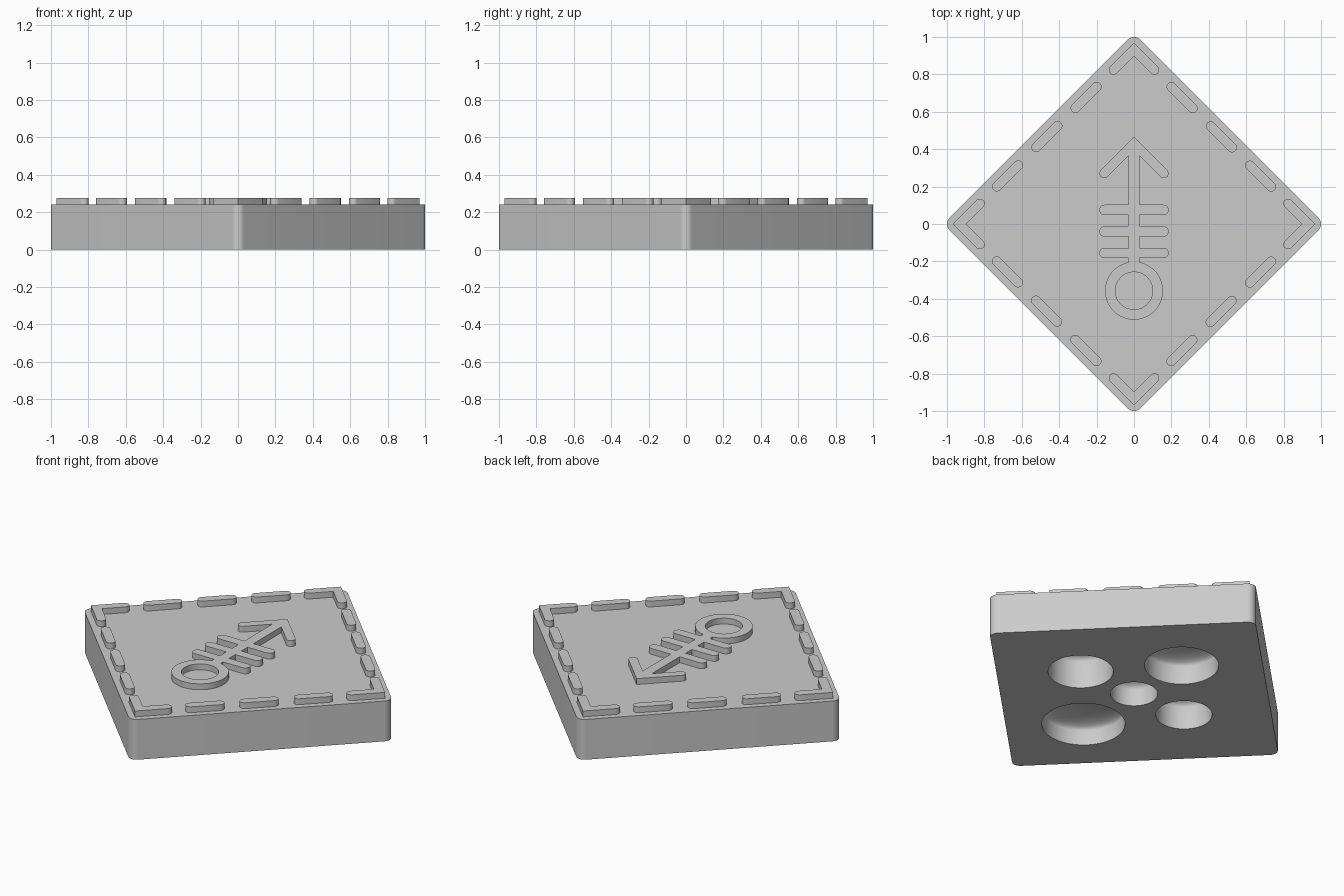
import bpy, bmesh
from math import sin, cos, pi, radians, atan2
from mathutils import Vector

cube = bpy.data.objects.get("Cube")
if cube:
    bpy.data.objects.remove(cube, do_unlink=True)

PLATE_TOP = 0.24
RELIEF_TOP = 0.275
RELIEF_BASE = 0.235
STROKE = 0.026

grey = bpy.data.materials.new("plain grey")
grey.use_nodes = True
grey.diffuse_color = (0.6, 0.6, 0.6, 1)
grey.node_tree.nodes["Principled BSDF"].inputs["Base Color"].default_value = (0.6, 0.6, 0.6, 1)


def finish(name, bm):
    bmesh.ops.recalc_face_normals(bm, faces=bm.faces)
    mesh = bpy.data.meshes.new(name)
    bm.to_mesh(mesh)
    bm.free()
    mesh.materials.append(grey)
    obj = bpy.data.objects.new(name, mesh)
    bpy.context.collection.objects.link(obj)
    return obj


def arc(center, r, start, sweep, steps):
    return [Vector((center[0] + r * cos(start + sweep * i / steps),
                    center[1] + r * sin(start + sweep * i / steps)))
            for i in range(steps + 1)]


def prism(name, outline, z0, z1):
    bm = bmesh.new()
    face = bm.faces.new([bm.verts.new((p.x, p.y, z0)) for p in outline])
    up = bmesh.ops.extrude_face_region(bm, geom=[face])["geom"]
    bmesh.ops.translate(bm, vec=(0, 0, z1 - z0),
                        verts=[v for v in up if isinstance(v, bmesh.types.BMVert)])
    return finish(name, bm)


def lathe(name, profile, center, steps=64, closed=False):
    """Spin (radius, z) points about a vertical axis."""
    bm = bmesh.new()
    verts = [bm.verts.new((r, 0, z)) for r, z in profile]
    ring = verts + verts[:1] if closed else verts
    edges = [bm.edges.new(pair) for pair in zip(ring, ring[1:])]
    bmesh.ops.spin(bm, geom=verts + edges, cent=(0, 0, 0), axis=(0, 0, 1),
                   angle=2 * pi, steps=steps)
    bmesh.ops.remove_doubles(bm, verts=bm.verts, dist=0.0001)
    bmesh.ops.translate(bm, vec=(*center, 0), verts=bm.verts)
    return finish(name, bm)


def stroke(name, points, r=STROKE):
    """Raised band along a path, with round ends and mitred bends."""
    pts = [Vector(p) for p in points]

    def side(path):
        first = (path[1] - path[0]).normalized()
        a = atan2(first.y, first.x)
        out = arc(path[0], r, a - pi / 2, -pi, 10)[::1]
        for before, here, after in zip(path, path[1:], path[2:]):
            d1, d2 = (here - before).normalized(), (after - here).normalized()
            n1, n2 = Vector((-d1.y, d1.x)), Vector((-d2.y, d2.x))
            out.append(here + (n1 + n2) * r / (1 + n1.dot(n2)))
        return out

    return prism(name, side(pts) + side(pts[::-1]), RELIEF_BASE, RELIEF_TOP)


def combine(target, others, operation):
    bpy.context.view_layer.objects.active = target
    for other in others:
        mod = target.modifiers.new("combine", "BOOLEAN")
        mod.operation, mod.solver, mod.object = operation, "EXACT", other
        bpy.ops.object.modifier_apply(modifier=mod.name)
        bpy.data.objects.remove(other, do_unlink=True)


# Base plate: a square standing on its corner, with rounded corners
corner_r = 0.045
outline = []
for k in range(4):
    a = k * pi / 2
    c = ((1 - corner_r) * cos(a), (1 - corner_r) * sin(a))
    outline += arc(c, corner_r, a - pi / 4, pi / 2, 12)
plate = prism("base_plate", outline, 0, PLATE_TOP)

# Round pockets in the underside: radius, direction and wall depth
pockets = [(0.176, 0, 0.165), (0.2, 90, 0.11), (0.152, 180, 0.135),
           (0.225, 270, 0.09), (0.128, None, 0.1)]
cutters = []
for r, heading, depth in pockets:
    dist = 0 if heading is None else 0.2 + r
    a = radians(heading or 0)
    dome = [(r * cos(t * pi / 16), depth + 0.05 * sin(t * pi / 16)) for t in range(8)]
    profile = [(0, -0.05), (r, -0.05)] + dome + [(0, depth + 0.05)]
    cutters.append(lathe("pocket_cutter", profile, (dist * cos(a), dist * sin(a))))
combine(plate, cutters, "DIFFERENCE")

# Dashed border: a bent mark at each corner and three dashes per side
line, half = 0.933, 0.057
for k in range(4):
    def turn(x, y):
        v = Vector((x, y))
        for _ in range(k):
            v = Vector((-v.y, v.x))
        return v
    arm = 0.109
    stroke(f"corner_mark_{k + 1}",
           [turn(-arm, line - arm), turn(0, line), turn(arm, line - arm)])
    for j in range(3):
        x = 0.257 + 0.21 * j
        stroke(f"border_dash_{k + 1}_{j + 1}",
               [turn(x - half, line - x + half), turn(x + half, line - x - half)])

# Arrow emblem: pointed head, shaft, three cross bars and a ring tail
arrow = stroke("arrow_emblem", [(-0.16, 0.27), (0, 0.43), (0.16, 0.27)], 0.025)
shaft = prism("shaft", [Vector(p) for p in
                        [(-0.03, -0.23), (0.03, -0.23), (0.03, 0.42), (-0.03, 0.42)]],
              RELIEF_BASE, RELIEF_TOP)
bars = [stroke("cross_bar", [(-0.157, y), (0.157, y)], 0.028)
        for y in (0.075, -0.04, -0.155)]
ring = lathe("ring_tail", [(0.1, RELIEF_BASE), (0.155, RELIEF_BASE),
                           (0.155, RELIEF_TOP), (0.1, RELIEF_TOP)],
             (0, -0.357), closed=True)
combine(arrow, [shaft] + bars + [ring], "UNION")

# Smooth the round walls and keep the rims sharp
bpy.ops.object.select_all(action="DESELECT")
for obj in bpy.context.collection.objects:
    if obj.type == "MESH" and grey.name in obj.data.materials:
        obj.select_set(True)
        bpy.context.view_layer.objects.active = obj
bpy.ops.object.shade_smooth_by_angle(angle=radians(30))
